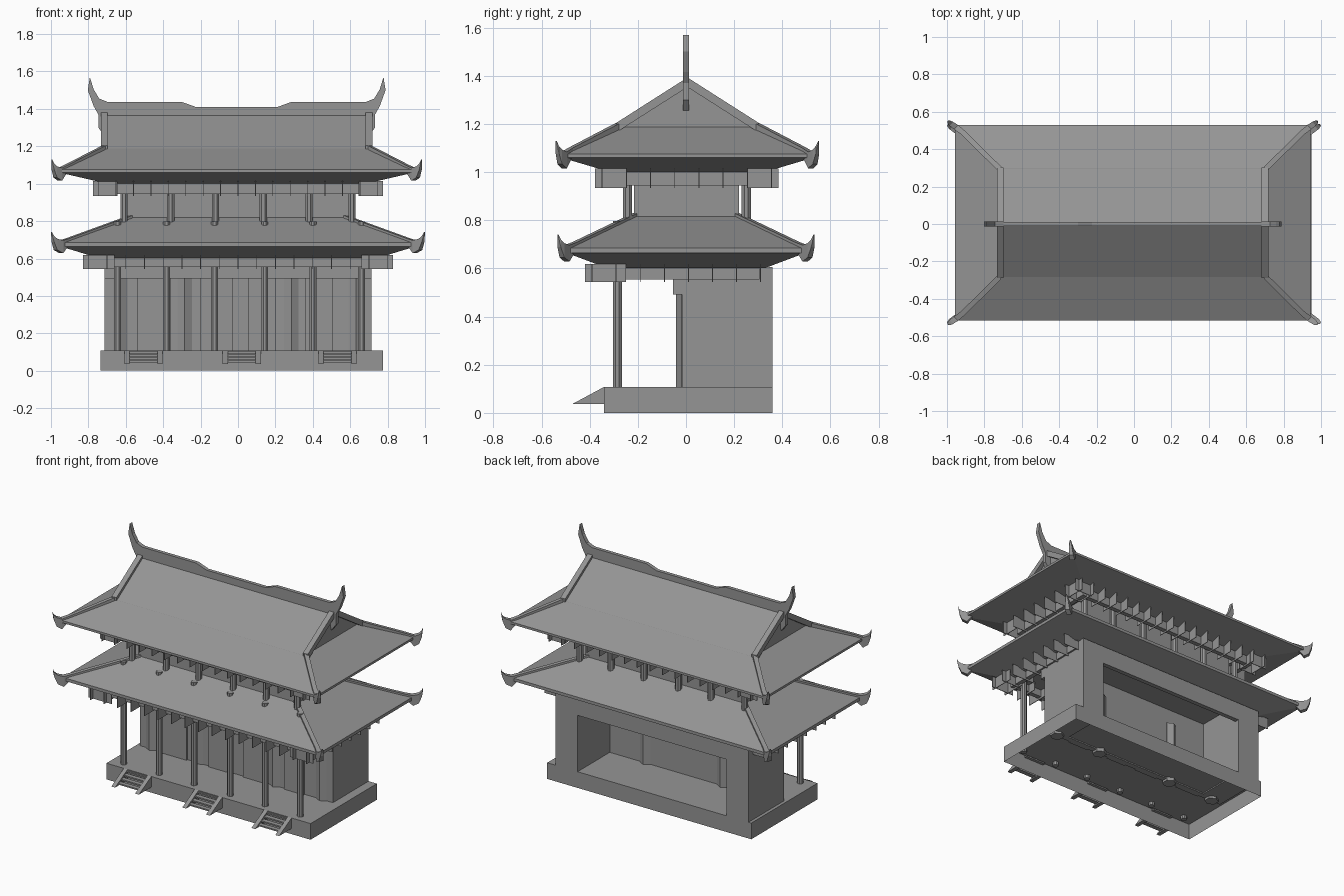
import bpy, bmesh, math
from mathutils import Vector

cube = bpy.data.objects.get("Cube")
if cube:
    bpy.data.objects.remove(cube, do_unlink=True)

stone = bpy.data.materials.new("plain_grey")
stone.use_nodes = True
grey = (0.3, 0.3, 0.3, 1)
stone.diffuse_color = grey
stone.node_tree.nodes["Principled BSDF"].inputs["Base Color"].default_value = grey


def finish(name, bm, recalc=True):
    if recalc:
        bmesh.ops.recalc_face_normals(bm, faces=bm.faces)
    mesh = bpy.data.meshes.new(name)
    bm.to_mesh(mesh)
    bm.free()
    mesh.materials.append(stone)
    ob = bpy.data.objects.new(name, mesh)
    bpy.context.collection.objects.link(ob)
    return ob


def loft(name, rings, caps=True):
    """Skin a list of equal-length point rings."""
    bm = bmesh.new()
    loops = [[bm.verts.new(p) for p in ring] for ring in rings]
    n = len(loops[0])
    for a, b in zip(loops, loops[1:]):
        for i in range(n):
            j = (i + 1) % n
            bm.faces.new((a[i], a[j], b[j], b[i]))
    if caps:
        bm.faces.new(loops[0][::-1])
        bm.faces.new(loops[-1])
    return finish(name, bm)


def rect(x0, x1, y0, y1, z):
    return [(x0, y0, z), (x1, y0, z), (x1, y1, z), (x0, y1, z)]


def box(name, x, y, z):
    return loft(name, [rect(*x, *y, z[0]), rect(*x, *y, z[1])])


def post(name, x, y, r, z0, z1, sides=8):
    circle = [(x + r * math.cos(math.tau * (i + .5) / sides),
               y + r * math.sin(math.tau * (i + .5) / sides)) for i in range(sides)]
    return loft(name, [[(*p, z) for p in circle] for z in (z0, z1)])


def plate(name, outline, axis, centre, half):
    """Extrude an outline along x (outline in yz) or y (outline in xz)."""
    def ring(d):
        return [(d, a, b) if axis == "x" else (a, d, b) for a, b in outline]
    return loft(name, [ring(centre - half), ring(centre + half)])


def sweep(name, path, side):
    """Box-section bar: path points are (x, y, z, half width, half height)."""
    side = Vector(side).normalized()
    rings = []
    for x, y, z, w, h in path:
        c, s, up = Vector((x, y, z)), side * w, Vector((0, 0, h))
        rings.append([c - s - up, c + s - up, c + s + up, c - s + up])
    return loft(name, rings)


# Hollow plinth, open underneath
bm = bmesh.new()
low = [bm.verts.new(p) for p in rect(-.735, .775, -.34, .36, 0)]
top = [bm.verts.new(p) for p in rect(-.735, .775, -.34, .36, .108)]
bm.faces.new(top)
for i in range(4):
    j = (i + 1) % 4
    bm.faces.new((low[i], low[j], top[j], top[i]))
finish("plinth", bm, recalc=False)

# Three open stairs
for n, cx in enumerate((-.505, .02, .532)):
    for s in (-1, 1):
        plate(f"stair_{n}_stringer", [(-.472, .037), (-.34, .037), (-.34, .108)],
              "x", cx + s * .088, .014)
    for k in range(4):
        y = -.44 + k * .03
        z = .05 + k * .016
        box(f"stair_{n}_tread", (cx - .075, cx + .075), (y, y + .03), (z - .005, z + .004))

# Ground floor: thick side blocks, open back, panelled front
for s in (-1, 1):
    box("side_wall", sorted((s * .714, s * .55)), (-.017, .36), (.1, .605))
box("back_lintel", (-.55, .55), (.33, .36), (.485, .605))
box("front_wall", (-.55, .55), (-.017, .02), (.1, .605))
box("front_lintel", (-.714, .714), (-.054, -.017), (.492, .59))
for x in (-.63, -.285, .285, .63):
    post("wall_post", x, .003, .044, .085, .5, 6)
for x0, x1 in ((-.54, -.36), (-.2, -.03), (.055, .2), (.36, .505)):
    box("door_panel", (x0, x1), (-.028, -.01), (.1, .492))

# Veranda columns rise through the lower roof
for x in (-.645, -.383, -.125, .143, .4, .66):
    post("veranda_column", x, -.285, .02, .085, .797)

# Upper storey
box("upper_wall", (-.59, .59), (-.215, .22), (.78, 1.0))
for x in (-.61, -.36, -.12, .135, .38, .61):
    for y in (-.243, .25):
        post("upper_column", x, y, .021, .76, 1.0)


def beams(name, hx, y0, y1, z0, z1):
    """Square ring of beams under an eave."""
    for y in (y0, y1 - .03):
        box(name, (-hx, hx), (y, y + .03), (z0, z1))
    for x in (-hx, hx - .03):
        box(name, (x, x + .03), (y0 + .03, y1 - .03), (z0, z1))


beams("lower_beam", .725, -.335, .305, .555, .608)
beams("upper_beam", .685, -.32, .32, .945, 1.005)


def fins(name, hx, y0, y1, depth, z0, z1, nx, ny, sides):
    """Rows of thin bracket plates under an eave."""
    for i in range(nx):
        x = -(hx - .03) + 2 * (hx - .03) * i / (nx - 1)
        for s in sides:
            y = y0 if s < 0 else y1 - depth
            box(name, (x - .002, x + .002), (y, y + depth), (z0, z1))
    for i in range(ny):
        y = y0 + .03 + (y1 - y0 - .06) * i / (ny - 1)
        for x in (-hx, hx - depth):
            box(name, (x, x + depth), (y - .002, y + .002), (z0, z1))


fins("lower_bracket", .83, -.42, .34, .17, .543, .618, 17, 8, (-1,))
fins("upper_bracket", .775, -.378, .385, .13, .935, 1.015, 17, 8, (-1, 1))


# Skirt roofs
def skirt(name, levels, ox=0, oy=0):
    loft(name, [rect(ox - hx, ox + hx, oy - hy, oy + hy, z) for hx, hy, z in levels])


skirt("lower_roof", [(.745, .33, .602), (.95, .497, .665), (.95, .497, .685), (.58, .212, .82)])
OX, OY = -.007, .006
skirt("upper_roof", [(.69, .32, 1.0), (.95, .523, 1.06), (.95, .523, 1.075), (.7, .29, 1.187)], OX, OY)
plate("gable_roof", [(OY - .29, 1.186), (OY + .29, 1.186), (OY, 1.375)], "x", OX, .7)

# Hip ridges with upturned tips, and gable edge ridges
for sx in (-1, 1):
    for sy in (-1, 1):
        across = (-sy, sx, 0)
        sweep("lower_hip_ridge", [
            (sx * .575, sy * .21, .815, .014, .015), (sx * .91, sy * .465, .692, .014, .016),
            (sx * .945, sy * .495, .663, .016, .034), (sx * .975, sy * .515, .675, .014, .03),
            (sx * .99, sy * .527, .705, .01, .016), (sx * .997, sy * .532, .737, .003, .004)], across)
        sweep("upper_hip_ridge", [(OX + sx * x, OY + sy * y, z, w, h) for x, y, z, w, h in (
            (.712, .29, 1.187, .014, .016), (.91, .485, 1.085, .014, .016),
            (.945, .512, 1.05, .016, .034), (.97, .53, 1.063, .014, .03),
            (.983, .54, 1.092, .01, .016), (.988, .545, 1.125, .003, .004))], across)
        sweep("gable_ridge", [(OX + sx * .708, OY, 1.373, .018, .02),
                              (OX + sx * .708, OY + sy * .295, 1.185, .018, .02)], (1, 0, 0))

# Stepped main ridge and horn-shaped end pieces
right = [(.21, 1.41), (.285, 1.437), (.72, 1.437), (.72, 1.36)]
ridge = right + [(-x - .015, z) for x, z in reversed(right)]
plate("main_ridge", ridge, "y", 0, .012)
horn = [(.69, 1.437), (.735, 1.455), (.765, 1.505), (.785, 1.57), (.796, 1.5),
        (.765, 1.415), (.74, 1.37), (.74, 1.3), (.705, 1.255), (.69, 1.35)]
for s in (-1, 1):
    plate("ridge_horn", [(OX + s * x, z) for x, z in horn], "y", 0, .013)
